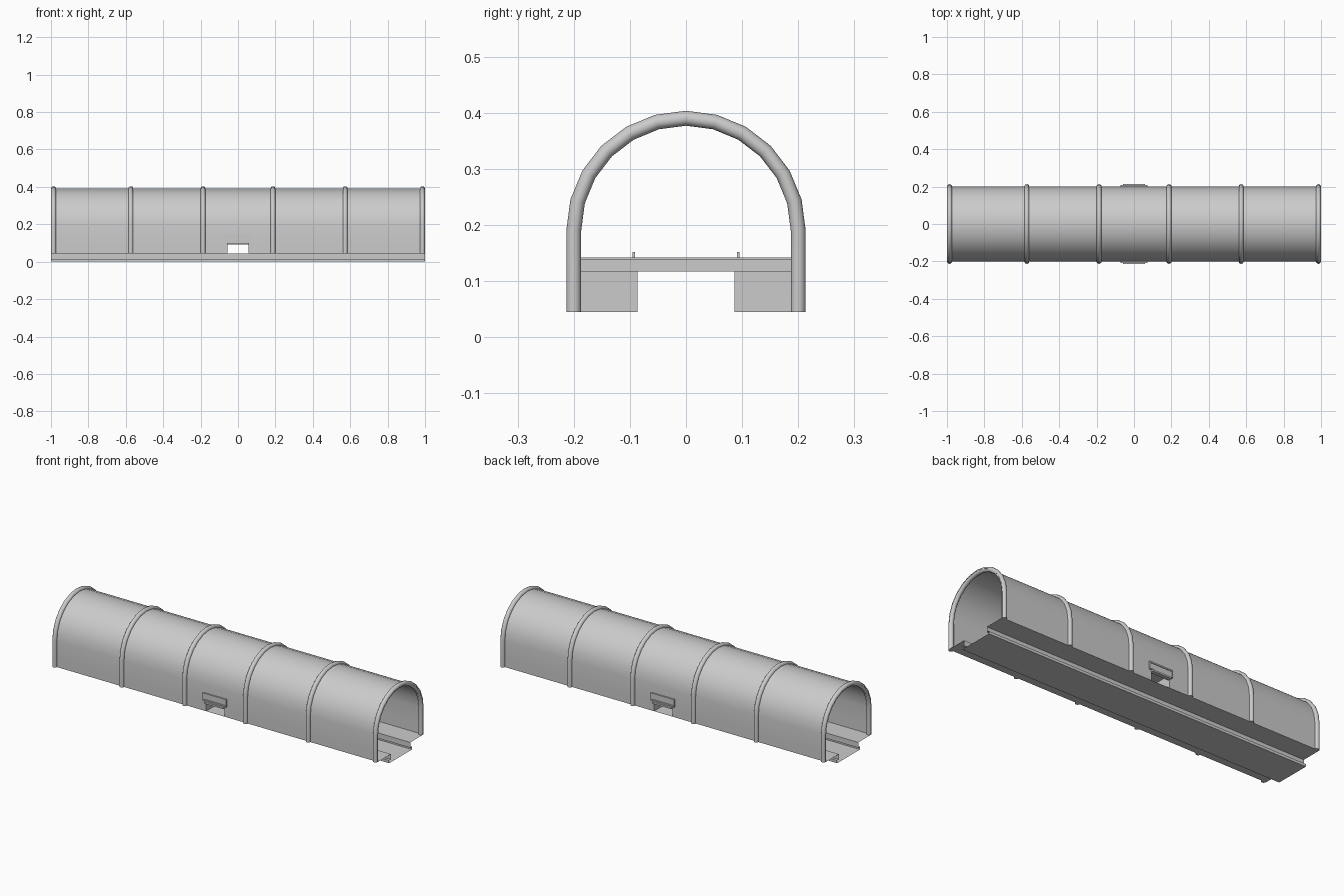
import bpy, bmesh, math

if "Cube" in bpy.data.objects:
    bpy.data.objects.remove(bpy.data.objects["Cube"])

BASE, R, SPRING = 0.045, 0.20, 0.19
HOLE_X, HOLE_Z = 0.057, 0.095


def finish(name, bm, smooth=None):
    bmesh.ops.recalc_face_normals(bm, faces=bm.faces)
    me = bpy.data.meshes.new(name)
    bm.to_mesh(me)
    bm.free()
    ob = bpy.data.objects.new(name, me)
    bpy.context.collection.objects.link(ob)
    if smooth:
        bpy.ops.object.select_all(action='DESELECT')
        ob.select_set(True)
        bpy.context.view_layer.objects.active = ob
        bpy.ops.object.shade_smooth_by_angle(angle=math.radians(smooth))
    return ob


def sheet(name, profile, xs, skip=None, smooth=None):
    """Extrude an open (y, z) profile along x; skip(i, j) leaves holes."""
    bm = bmesh.new()
    rows = [[bm.verts.new((x, y, z)) for y, z in profile] for x in xs]
    for i in range(len(xs) - 1):
        for j in range(len(profile) - 1):
            if not (skip and skip(i, j)):
                bm.faces.new((rows[i][j], rows[i + 1][j],
                              rows[i + 1][j + 1], rows[i][j + 1]))
    return finish(name, bm, smooth)


def box(name, x, y, z):
    bm = bmesh.new()
    bmesh.ops.create_cube(bm, size=1)
    for v in bm.verts:
        v.co = [lo + (c + 0.5) * (hi - lo) for c, (lo, hi) in zip(v.co, (x, y, z))]
    return finish(name, bm)


def side_box(name, x, y, z):
    for s, label in ((-1, "front"), (1, "back")):
        box(f"{label}_{name}", x, sorted((s * y[0], s * y[1])), z)


# vaulted shell with a low service opening on both sides
arc = [(-R * math.cos(math.radians(a)), SPRING + R * math.sin(math.radians(a)))
       for a in range(0, 181, 15)]
shell = [(-R, BASE), (-R, HOLE_Z)] + arc + [(R, HOLE_Z), (R, BASE)]
last = len(shell) - 2
sheet("vault_shell", shell, [-1, -HOLE_X, HOLE_X, 1],
      lambda i, j: i == 1 and j in (0, last), 30)

# floor with a sunken, lipped channel
half = [(0.085, BASE), (0.085, 0.015), (0.10, 0.015), (0.10, 0)]
floor = [(-R, BASE)] + [(-y, z) for y, z in half] + half[::-1] + [(R, BASE)]
sheet("floor_channel", floor, [-1, 1])


# round ribs following the vault
def rib(name, x0, r=0.0133, sides=10):
    path = [(-R, BASE, 180)]
    path += [(y, z, 180 - 15 * k) for k, (y, z) in enumerate(arc)]
    path += [(R, BASE, 0)]
    bm = bmesh.new()
    rings = []
    for y, z, a in path:
        n = (math.cos(math.radians(a)), math.sin(math.radians(a)))
        ring = []
        for k in range(sides):
            t = 2 * math.pi * k / sides
            d = r * math.cos(t)
            ring.append(bm.verts.new((x0 + r * math.sin(t), y + n[0] * d, z + n[1] * d)))
        rings.append(ring)
    for a, b in zip(rings, rings[1:]):
        for k in range(sides):
            m = (k + 1) % sides
            bm.faces.new((a[k], a[m], b[m], b[k]))
    bm.faces.new(rings[0])
    bm.faces.new(rings[-1])
    finish(name, bm, 50)


for i, x in enumerate((-0.986, -0.573, -0.187, 0.187, 0.573, 0.986)):
    rib(f"rib_{i + 1}", x)

# cross duct inside: bridge, side cheeks and small rails
box("duct_bridge", (-0.07, 0.07), (-0.198, 0.198), (0.117, 0.138))
box("duct_top_plate", (-0.073, 0.073), (-0.198, 0.198), (0.138, 0.142))
for s, label in ((-1, "left"), (1, "right")):
    side_box(f"duct_cheek_{label}", sorted((s * HOLE_X, s * 0.065)),
             (0.086, 0.199), (BASE, 0.117))
side_box("duct_rail", (-0.07, 0.07), (0.091, 0.095), (0.142, 0.152))

# exterior hatch frame: sill, header, ends and recessed panel
side_box("hatch_header", (-0.073, 0.073), (0.198, 0.208), (0.138, 0.146))
side_box("hatch_sill", (-0.073, 0.073), (0.198, 0.208), (0.104, 0.111))
side_box("hatch_panel", (-0.070, 0.070), (0.198, 0.204), (0.111, 0.138))
for s, label in ((-1, "left"), (1, "right")):
    side_box(f"hatch_end_{label}", sorted((s * 0.068, s * 0.073)),
             (0.198, 0.208), (0.111, 0.138))

# hood over the opening
side_box("opening_hood", (-0.059, 0.059), (0.19, 0.213), (0.092, 0.101))
